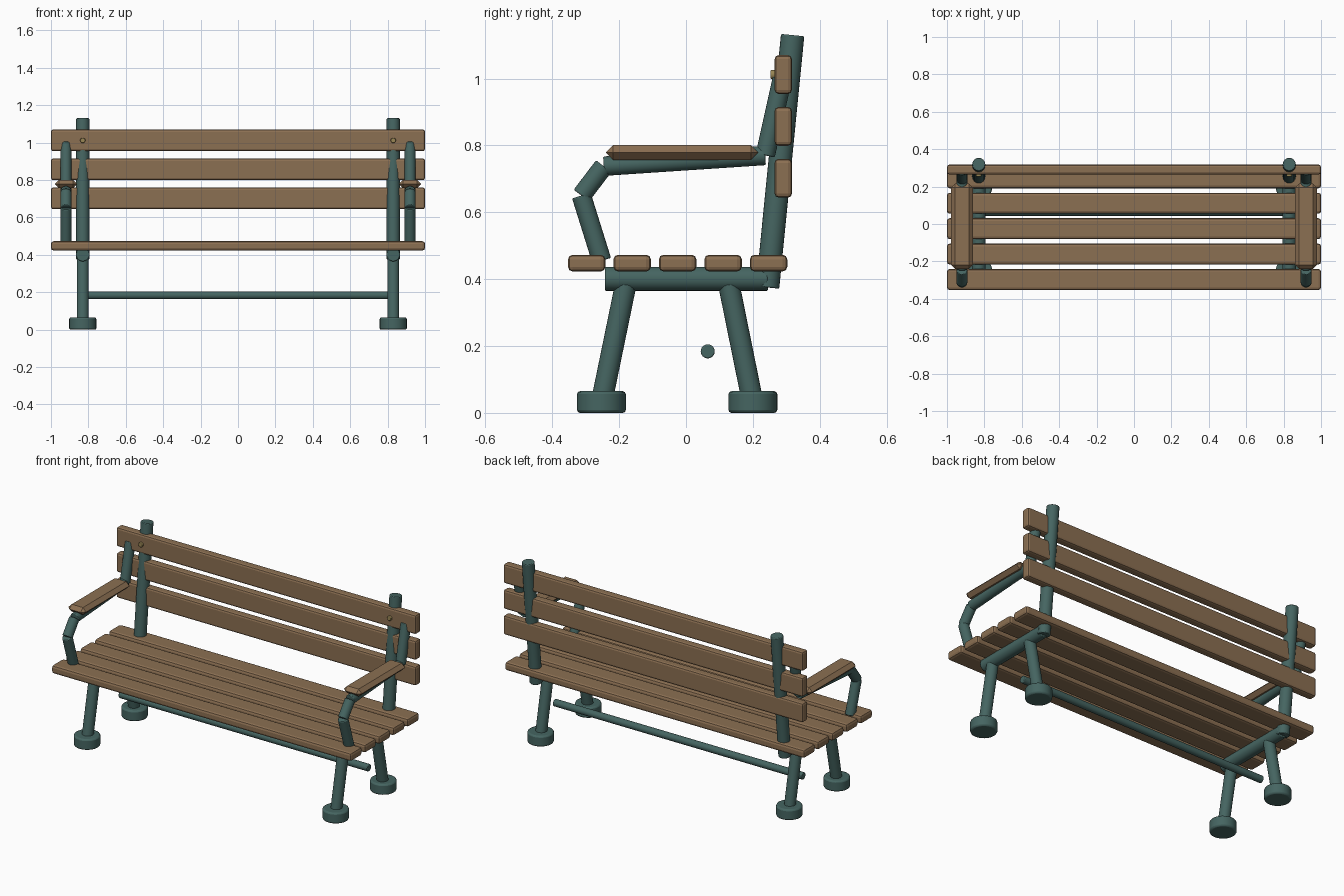
import bpy, math
from mathutils import Vector

if "Cube" in bpy.data.objects:
    bpy.data.objects.remove(bpy.data.objects["Cube"])


def material(name, color):
    m = bpy.data.materials.new(name)
    m.diffuse_color = (*color, 1)
    m.use_nodes = True
    m.node_tree.nodes["Principled BSDF"].inputs["Base Color"].default_value = m.diffuse_color
    return m


IRON = material("painted_iron", (0.06, 0.13, 0.12))
WOOD = material("wood", (0.26, 0.16, 0.085))
BRASS = material("brass", (0.32, 0.24, 0.09))


def finish(ob, name, mat, bevel, segments, smooth=True):
    ob.name = name
    ob.data.materials.append(mat)
    if bevel:
        mod = ob.modifiers.new("bevel", 'BEVEL')
        mod.width = bevel
        mod.segments = segments
        mod.limit_method = 'ANGLE'
        mod.angle_limit = math.radians(40)
    if smooth:
        bpy.ops.object.shade_smooth_by_angle(angle=math.radians(35))
    return ob


def board(name, center, size, bevel, segments=2):
    bpy.ops.mesh.primitive_cube_add(size=1, location=center)
    ob = bpy.context.object
    ob.scale = size
    bpy.ops.object.transform_apply(location=False, rotation=False, scale=True)
    return finish(ob, name, WOOD, bevel, segments, smooth=False)


def tube(name, a, b, r, bevel=0.004, mat=IRON):
    a, b = Vector(a), Vector(b)
    d = b - a
    bpy.ops.mesh.primitive_cylinder_add(vertices=24, radius=r, depth=d.length,
                                        location=(a + b) / 2)
    ob = bpy.context.object
    ob.rotation_euler = d.to_track_quat('Z', 'Y').to_euler()
    return finish(ob, name, mat, bevel, 2)


# Seat and back slats
for i in range(5):
    board(f"seat_slat_{i + 1}", (0, -0.297 + i * 0.136, 0.448), (2, 0.112, 0.05), 0.014)
for i in range(3):
    board(f"back_slat_{i + 1}", (0, 0.291, 0.702 + i * 0.155), (2, 0.052, 0.116), 0.012)

for side, s in (("left", -1), ("right", 1)):
    x = 0.83 * s
    # Legs and round feet
    for part, y0, y1 in (("front", -0.253, -0.18), ("back", 0.2, 0.128)):
        tube(f"{part}_leg_{side}", (x, y0, 0.03), (x, y1, 0.385), 0.032)
        tube(f"{part}_foot_{side}", (x, y0, 0), (x, y0, 0.065), 0.073, 0.009)
    # Seat rail and leaning back post
    tube(f"seat_rail_{side}", (x, -0.243, 0.401), (x, 0.245, 0.401), 0.036)
    tube(f"back_post_{side}", (x, 0.244, 0.375), (x, 0.319, 1.13), 0.035)
    # Brass bolt in the top slat
    tube(f"bolt_{side}", (x, 0.253, 1.012), (x, 0.275, 1.012), 0.014, 0.003, BRASS)

    # Bent arm frame from straight tubes
    ax = 0.92 * s
    path = [(-0.252, 0.455), (-0.313, 0.65), (-0.246, 0.738), (0.237, 0.77), (0.288, 1.0)]
    for i, (p, q) in enumerate(zip(path, path[1:])):
        tube(f"arm_tube_{side}_{i + 1}", (ax, *p), (ax, *q), 0.029)
    # Wooden armrest with chamfered rim
    board(f"armrest_{side}", (ax, -0.012, 0.779), (0.118, 0.455, 0.044), 0.0215, 1)

# Stretcher bar
tube("stretcher", (-0.83, 0.065, 0.184), (0.83, 0.065, 0.184), 0.021)
